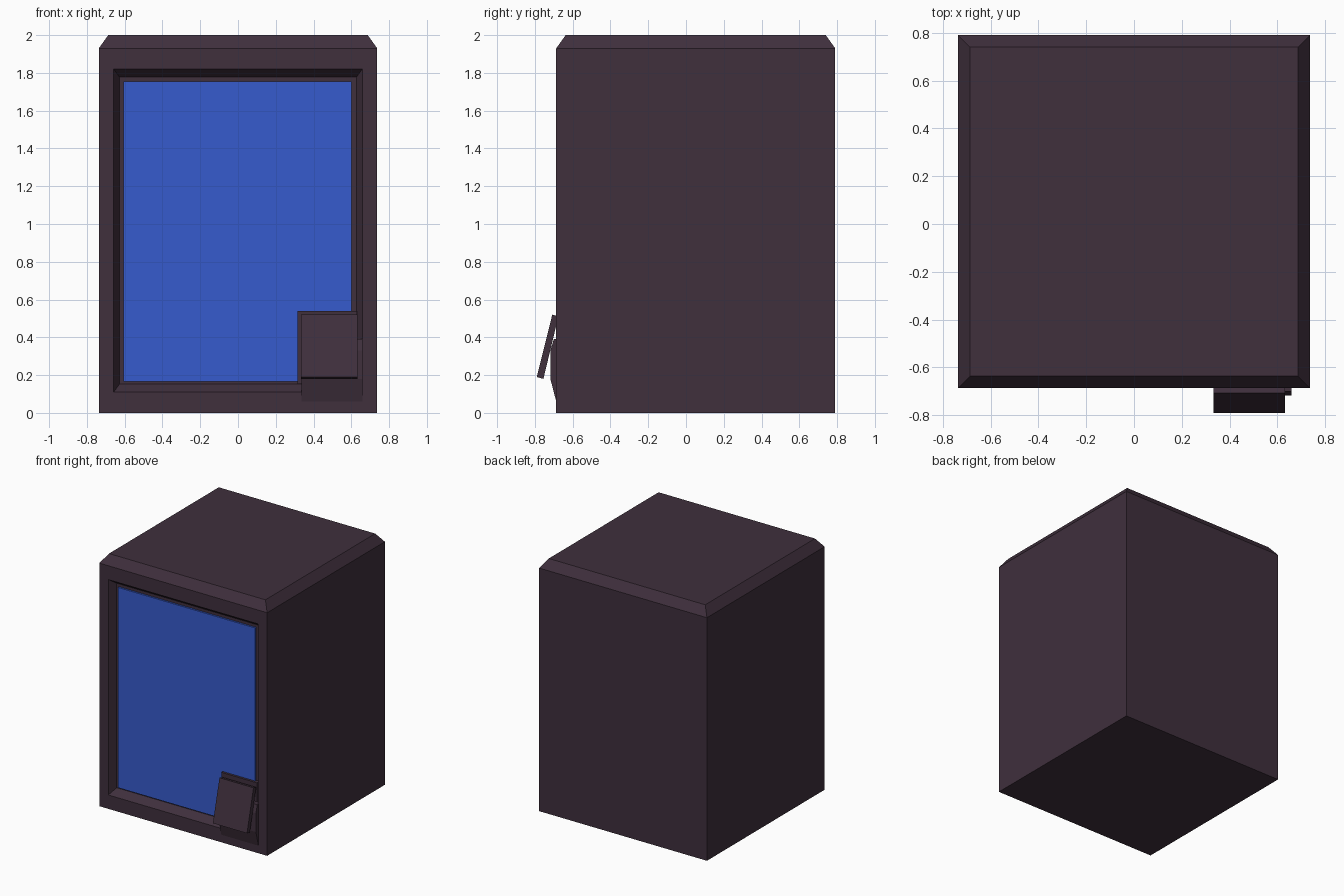
import bpy, bmesh

cube = bpy.data.objects.get("Cube")
if cube:
    bpy.data.objects.remove(cube, do_unlink=True)


def material(name, color):
    m = bpy.data.materials.new(name)
    m.use_nodes = True
    m.diffuse_color = (*color, 1)
    m.node_tree.nodes["Principled BSDF"].inputs["Base Color"].default_value = (*color, 1)
    return m


DARK = material("dark plum", (0.05, 0.029, 0.046))
BLUE = material("blue glass", (0.037, 0.105, 0.61))


def finish(bm, name, mat):
    bmesh.ops.recalc_face_normals(bm, faces=bm.faces)
    mesh = bpy.data.meshes.new(name)
    bm.to_mesh(mesh)
    bm.free()
    mesh.materials.append(mat)
    obj = bpy.data.objects.new(name, mesh)
    bpy.context.collection.objects.link(obj)
    return obj


def prism(name, outline, start, end, axis, mat):
    """Extrude a flat outline along x (points are y, z) or y (points are x, z)."""
    bm = bmesh.new()
    place = (lambda a, b: (start, a, b)) if axis == "x" else (lambda a, b: (a, start, b))
    face = bm.faces.new([bm.verts.new(place(a, b)) for a, b in outline])
    out = bmesh.ops.extrude_face_region(bm, geom=[face])
    for v in out["geom"]:
        if isinstance(v, bmesh.types.BMVert):
            setattr(v.co, axis, end)
    return finish(bm, name, mat)


# Cabinet box
HALF, FRONT, BACK, SHOULDER = 0.737, -0.687, 0.79, 1.93
bm = bmesh.new()
bmesh.ops.create_cube(bm, size=1)
for v in bm.verts:
    v.co.x = HALF if v.co.x > 0 else -HALF
    v.co.y = BACK if v.co.y > 0 else FRONT
    v.co.z = SHOULDER if v.co.z > 0 else 0
bm.normal_update()
front = min(bm.faces, key=lambda f: f.calc_center_median().y)
top = max(bm.faces, key=lambda f: f.calc_center_median().z)

# Chamfered top
bmesh.ops.inset_region(bm, faces=[top], thickness=0.05, use_even_offset=True)
for v in top.verts:
    v.co.z = 2.0

# Framed window recess: half width, bottom, top, depth of each step
for half, low, high, depth in ((0.658, 0.11, 1.82, 0), (0.627, 0.153, 1.777, 0.06)):
    bmesh.ops.inset_individual(bm, faces=[front], thickness=0.02)
    middle = front.calc_center_median().z
    for v in front.verts:
        v.co = (half if v.co.x > 0 else -half, FRONT + depth,
                high if v.co.z > middle else low)
finish(bm, "cabinet", DARK)

# Window pane, notched around the delivery chute
prism("window_pane",
      [(-0.605, 0.165), (0.315, 0.165), (0.315, 0.54), (0.6, 0.54),
       (0.6, 1.755), (-0.605, 1.755)], -0.642, -0.628, "y", BLUE)

# Delivery chute behind the flap
prism("chute_block", [(-0.66, 0.153), (-0.66, 0.54), (-0.62, 0.54), (-0.62, 0.153)],
      0.315, 0.629, "x", DARK)
prism("chute_housing",
      [(-0.62, 0.06), (-0.687, 0.06), (-0.718, 0.18), (-0.718, 0.33),
       (-0.7, 0.39), (-0.62, 0.39)], 0.335, 0.66, "x", DARK)

# Tilted delivery flap
prism("delivery_flap",
      [(-0.79, 0.19), (-0.755, 0.18), (-0.675, 0.512), (-0.708, 0.52)],
      0.333, 0.632, "x", DARK)
